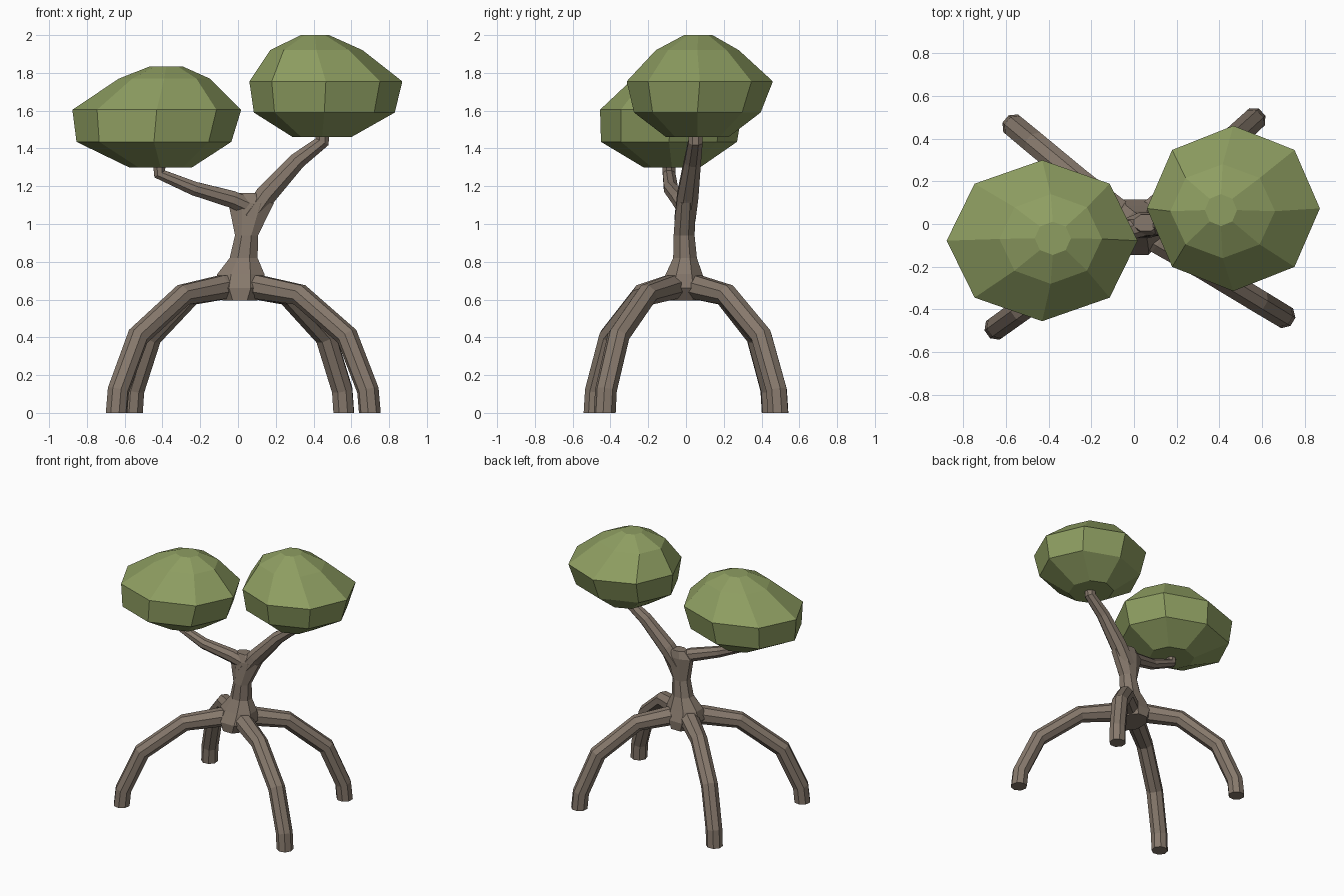
import bpy, bmesh
from math import cos, sin, pi
from mathutils import Vector

if "Cube" in bpy.data.objects:
    bpy.data.objects.remove(bpy.data.objects["Cube"])

SIDES = 8


def material(name, color):
    m = bpy.data.materials.new(name)
    m.diffuse_color = color
    m.use_nodes = True
    m.node_tree.nodes["Principled BSDF"].inputs["Base Color"].default_value = m.diffuse_color
    return m


BARK = material("bark", (0.24, 0.19, 0.15, 1))
LEAF = material("leaf", (0.27, 0.34, 0.12, 1))


def loft(name, rings, mat):
    """Skin a list of vertex rings and cap both ends."""
    bm = bmesh.new()
    loops = [[bm.verts.new(p) for p in ring] for ring in rings]
    for a, b in zip(loops, loops[1:]):
        for i in range(SIDES):
            j = (i + 1) % SIDES
            bm.faces.new((a[i], a[j], b[j], b[i]))
    bm.faces.new(loops[0][::-1])
    bm.faces.new(loops[-1])
    bmesh.ops.recalc_face_normals(bm, faces=bm.faces)
    me = bpy.data.meshes.new(name)
    bm.to_mesh(me)
    bm.free()
    me.materials.append(mat)
    ob = bpy.data.objects.new(name, me)
    bpy.context.collection.objects.link(ob)
    return ob


def stack(name, sections, mat, turn=0.0):
    """Horizontal elliptical rings: (x, y, z, rx, ry)."""
    angles = [turn + 2 * pi * i / SIDES for i in range(SIDES)]
    return loft(name, [[(x + rx * cos(a), y + ry * sin(a), z) for a in angles]
                       for x, y, z, rx, ry in sections], mat)


def tube(name, path, radii, side, mat, start=None, end=None):
    """Tapered tube along a path; start and end may fix the end directions."""
    pts = [Vector(p) for p in path]
    rings = []
    for i, p in enumerate(pts):
        d_in = (p - pts[i - 1]).normalized() if i else Vector()
        d_out = (pts[i + 1] - p).normalized() if i < len(pts) - 1 else Vector()
        t = (d_in + d_out).normalized()
        if i == 0 and start:
            t = Vector(start)
        if i == len(pts) - 1 and end:
            t = Vector(end)
        s = Vector(side)
        u = (s - t * s.dot(t)).normalized()
        v = t.cross(u)
        angles = [2 * pi * (k + 0.5) / SIDES for k in range(SIDES)]
        r = radii[i] / cos(pi / SIDES)
        rings.append([p + (u * cos(a) + v * sin(a)) * r for a in angles])
    return loft(name, rings, mat)


# Trunk: root hub, narrow waist and fork
stack("trunk", [
    (0.01, -0.015, 0.595, 0.10, 0.135),
    (0.01, -0.015, 0.66, 0.15, 0.14),
    (0.015, -0.01, 0.735, 0.135, 0.105),
    (0.03, -0.005, 0.82, 0.08, 0.068),
    (0.045, -0.01, 0.94, 0.066, 0.06),
    (0.07, 0.0, 1.11, 0.13, 0.057),
    (0.055, 0.005, 1.165, 0.06, 0.042)], BARK, pi / 8)

# Arching stilt roots
HUB = Vector((0.01, -0.015, 0))
ARCH = [(1, 0, 0.054), (0.985, 0.12, 0.054), (0.825, 0.405, 0.055),
        (0.46, 0.625, 0.055), (0.15, 0.665, 0.062), (0.0, 0.67, 0.062)]
feet = {"front_left_root": (-0.643, -0.485), "back_left_root": (-0.56, 0.457),
        "back_right_root": (0.56, 0.487), "front_right_root": (0.698, -0.43)}
for name, (x, y) in feet.items():
    d = Vector((x, y, 0)) - HUB
    tube(name, [HUB + d * f + Vector((0, 0, z)) for f, z, r in ARCH],
         [r for f, z, r in ARCH], (-d.y, d.x, 0), BARK, start=(0, 0, 1))

# Two branches, ending level under the canopies
tube("right_branch",
     [(0.06, -0.005, 1.03), (0.15, 0.01, 1.155), (0.315, 0.035, 1.335),
      (0.445, 0.05, 1.435), (0.445, 0.05, 1.48)],
     [0.055, 0.056, 0.044, 0.038, 0.038], (0, 1, 0), BARK, end=(0, 0, 1))
tube("left_branch",
     [(0.06, -0.005, 1.09), (-0.03, -0.03, 1.13), (-0.23, -0.08, 1.187),
      (-0.415, -0.09, 1.265), (-0.415, -0.09, 1.32)],
     [0.045, 0.045, 0.037, 0.033, 0.035], (0, 1, 0), BARK, end=(0, 0, 1))

# Faceted canopies
stack("left_canopy", [
    (-0.41, -0.075, 1.30, 0.167, 0.15),
    (-0.445, -0.09, 1.435, 0.41, 0.36),
    (-0.43, -0.078, 1.605, 0.447, 0.377),
    (-0.39, -0.07, 1.77, 0.24, 0.21),
    (-0.38, -0.067, 1.835, 0.085, 0.078)], LEAF)
stack("right_canopy", [
    (0.445, 0.06, 1.46, 0.155, 0.165),
    (0.457, 0.06, 1.59, 0.373, 0.335),
    (0.465, 0.073, 1.755, 0.405, 0.387),
    (0.415, 0.06, 1.92, 0.245, 0.22),
    (0.407, 0.065, 2.0, 0.075, 0.075)], LEAF)
